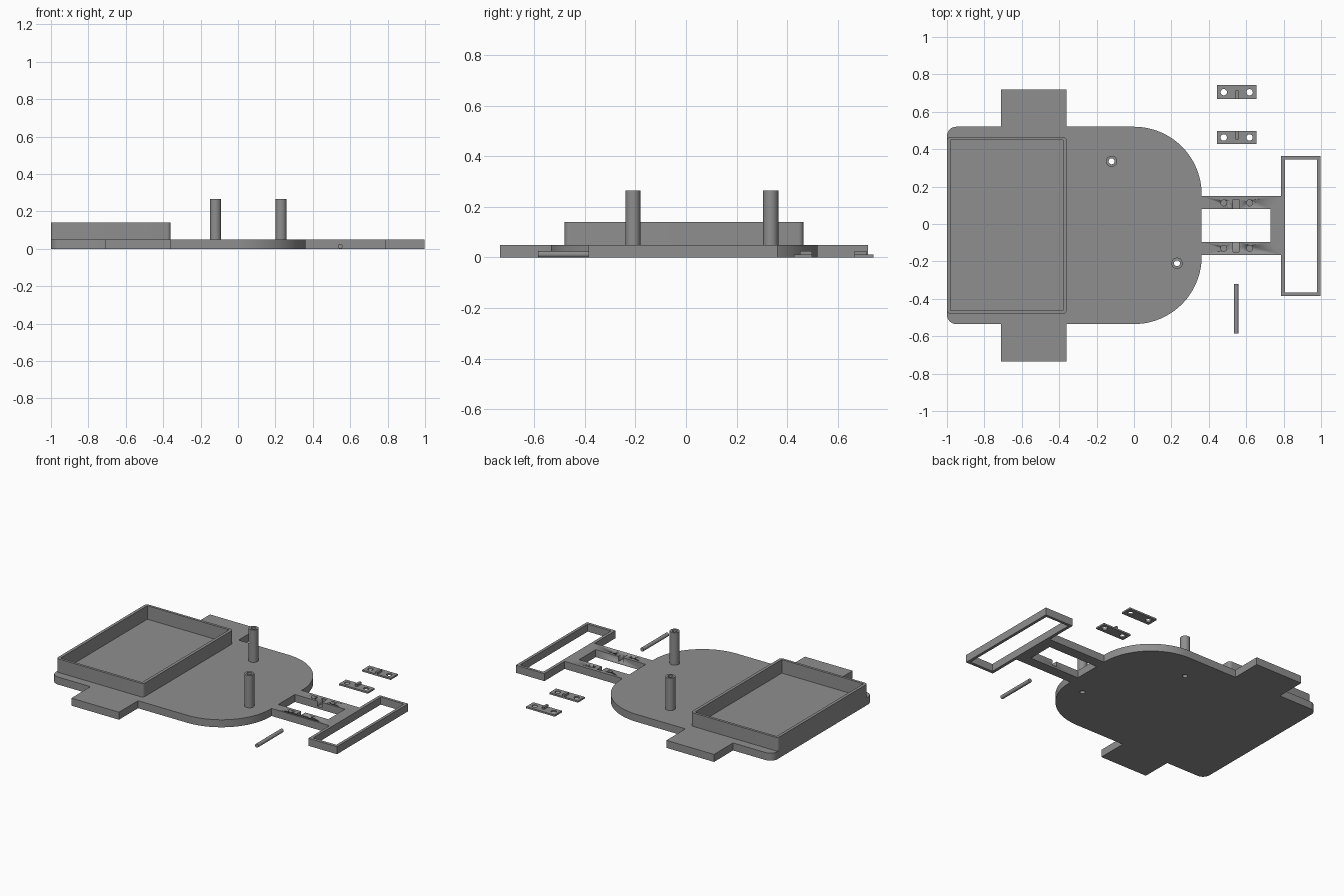
import bpy, bmesh, math

if "Cube" in bpy.data.objects:
    bpy.data.objects.remove(bpy.data.objects["Cube"])

grey = bpy.data.materials.new("mid_grey")
grey.diffuse_color = (0.275, 0.275, 0.275, 1)
grey.use_nodes = True
grey.node_tree.nodes["Principled BSDF"].inputs["Base Color"].default_value = grey.diffuse_color


def arc(cx, cy, r, a0, a1, n=24):
    return [(cx + r * math.cos(math.radians(a0 + (a1 - a0) * i / n)),
             cy + r * math.sin(math.radians(a0 + (a1 - a0) * i / n))) for i in range(n + 1)]


def circle(cx, cy, r, n=32):
    return arc(cx, cy, r, 0, 360, n)[:-1]


def rect(x0, x1, y0, y1):
    return [(x0, y0), (x1, y0), (x1, y1), (x0, y1)]


def rounded(x0, x1, y0, y1, r, n=6):
    return (arc(x0 + r, y0 + r, r, 180, 270, n) + arc(x1 - r, y0 + r, r, 270, 360, n)
            + arc(x1 - r, y1 - r, r, 0, 90, n) + arc(x0 + r, y1 - r, r, 90, 180, n))


def slab(name, z0, z1, *loops):
    """Extrude an outline (first loop) with holes (other loops) from z0 to z1."""
    cu = bpy.data.curves.new(name + "_profile", 'CURVE')
    cu.dimensions, cu.fill_mode = '2D', 'BOTH'
    cu.extrude = (z1 - z0) / 2
    for pts in loops:
        sp = cu.splines.new('POLY')
        sp.points.add(len(pts) - 1)
        for p, (x, y) in zip(sp.points, pts):
            p.co = (x, y, 0, 1)
        sp.use_cyclic_u = True
    tmp = bpy.data.objects.new(name + "_profile", cu)
    bpy.context.collection.objects.link(tmp)
    bpy.context.view_layer.update()
    me = bpy.data.meshes.new_from_object(tmp.evaluated_get(bpy.context.evaluated_depsgraph_get()))
    bpy.data.objects.remove(tmp)
    bm = bmesh.new()
    bm.from_mesh(me)
    bmesh.ops.remove_doubles(bm, verts=bm.verts, dist=1e-5)
    bmesh.ops.translate(bm, verts=bm.verts, vec=(0, 0, (z0 + z1) / 2))
    bmesh.ops.recalc_face_normals(bm, faces=bm.faces)
    bm.to_mesh(me)
    bm.free()
    return add(name, me)


def add(name, me):
    me.name = name
    me.materials.clear()
    me.materials.append(grey)
    me.polygons.foreach_set("use_smooth", [True] * len(me.polygons))
    me.set_sharp_from_angle(angle=math.radians(30))
    ob = bpy.data.objects.new(name, me)
    bpy.context.collection.objects.link(ob)
    return ob


T = 0.05                                     # plate thickness
POSTS = [(-0.12, 0.335), (0.23, -0.21)]

# Base plate: round nose, side tabs, small rear corners
outline = (arc(0, -0.173, 0.362, -90, 0) + arc(0, 0.158, 0.362, 0, 90)
           + [(-0.36, 0.52), (-0.36, 0.72), (-0.71, 0.72), (-0.71, 0.52)]
           + arc(-0.95, 0.47, 0.05, 90, 180, 8) + arc(-0.95, -0.485, 0.05, 180, 270, 8)
           + [(-0.71, -0.535), (-0.71, -0.735), (-0.36, -0.735), (-0.36, -0.535)])
slab("base_plate", 0, T, outline, *[circle(x, y, 0.016) for x, y in POSTS])

# Open tray wall
slab("tray_wall", T, 0.14, rounded(-1, -0.36, -0.48, 0.465, 0.02),
     rect(-0.98, -0.38, -0.463, 0.448))

# Hollow posts
for i, (x, y) in enumerate(POSTS):
    slab(f"post_{i + 1}", T, 0.265, circle(x, y, 0.03), circle(x, y, 0.016))

# Twin arms and the end frame
frame = slab("arm_frame", 0, T,
             [(0.355, -0.165), (0.787, -0.165), (0.787, -0.385), (0.997, -0.385), (0.997, 0.363),
              (0.787, 0.363), (0.787, 0.15), (0.355, 0.15)],
             rect(0.362, 0.73, -0.095, 0.08), rect(0.807, 0.978, -0.365, 0.345))

# Pin grooves and blind bolt holes in the arms
cutters = []
for y0, y1, yh in ((0.06, 0.13, 0.113), (-0.15, -0.07, -0.13)):
    cutters.append(slab("groove_cutter", 0.015, 0.08, rect(0.53, 0.562, y0, y1)))
    for x in (0.48, 0.618):
        cutters.append(slab("bolt_hole_cutter", 0.015, 0.08, circle(x, yh, 0.016, 24)))
for c in cutters:
    c.hide_render = True
    c.hide_set(True)
    m = frame.modifiers.new("cut", 'BOOLEAN')
    m.operation, m.object, m.solver = 'DIFFERENCE', c, 'EXACT'

# Loose clips with two holes and a ridge
for i, (y0, y1, r0, r1) in enumerate(((0.667, 0.742, 0.667, 0.715), (0.427, 0.498, 0.452, 0.498))):
    yc = (y0 + y1) / 2
    slab(f"clip_{i + 1}", 0, 0.011, rect(0.445, 0.655, y0, y1),
         circle(0.48, yc, 0.017, 24), circle(0.618, yc, 0.017, 24))
    slab(f"clip_ridge_{i + 1}", 0.011, 0.026, rect(0.543, 0.559, r0, r1))

# Loose hinge pin lying on the ground
bm = bmesh.new()
bmesh.ops.create_cone(bm, cap_ends=True, segments=24, radius1=0.0125, radius2=0.0125, depth=0.265)
for v in bm.verts:
    x, y, z = v.co
    v.co = (x + 0.547, z - 0.4525, y + 0.0125)
bmesh.ops.recalc_face_normals(bm, faces=bm.faces)
pin = bpy.data.meshes.new("hinge_pin")
bm.to_mesh(pin)
bm.free()
add("hinge_pin", pin)
